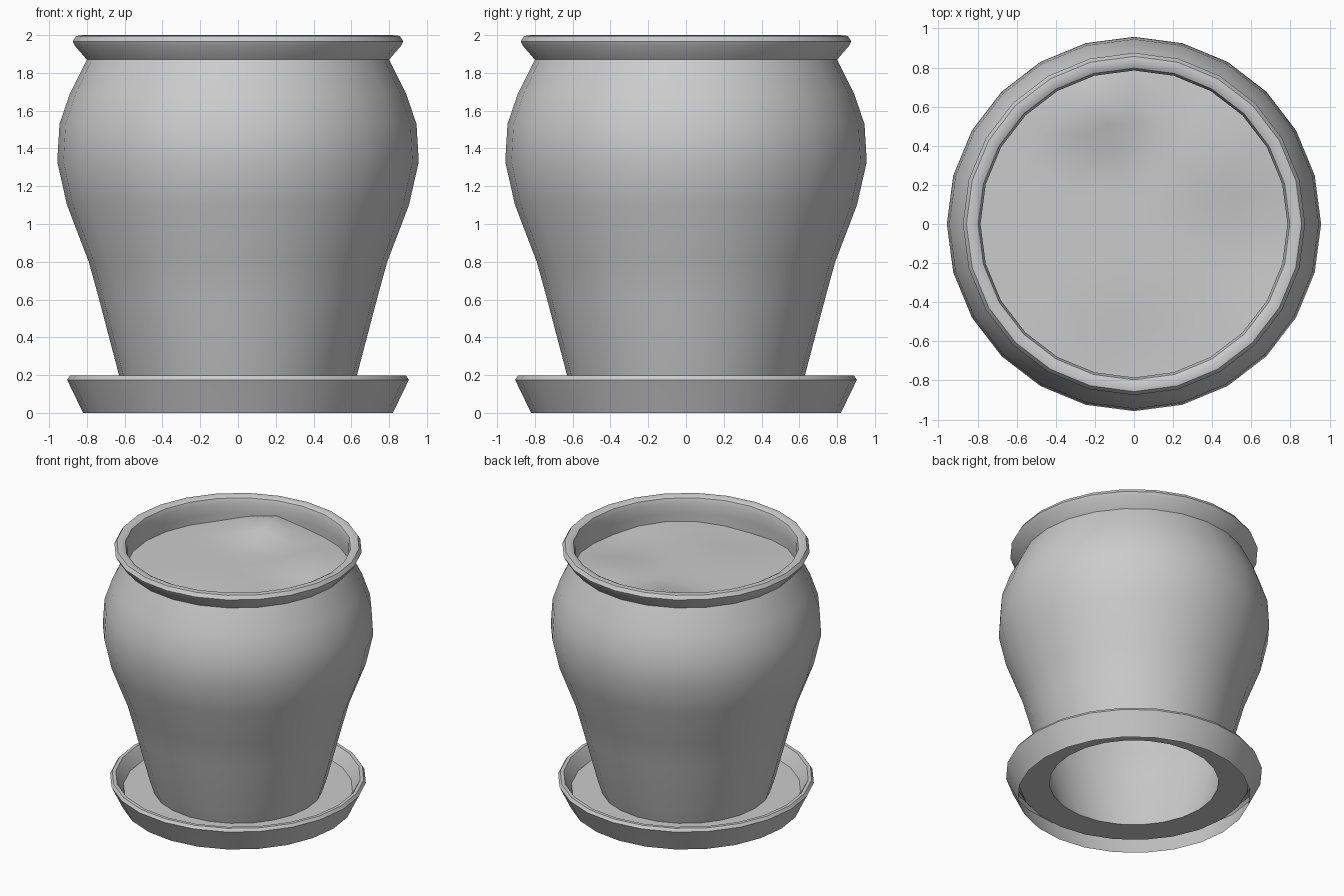
import bpy, bmesh, math

SIDES = 24

cube = bpy.data.objects.get("Cube")
if cube:
    bpy.data.objects.remove(cube, do_unlink=True)

grey = bpy.data.materials.new("plain grey")
grey.use_nodes = True
colour = (0.6, 0.6, 0.6, 1)
grey.diffuse_color = colour
grey.node_tree.nodes["Principled BSDF"].inputs["Base Color"].default_value = colour


def finish(name, bm, angle):
    mesh = bpy.data.meshes.new(name)
    bm.to_mesh(mesh)
    bm.free()
    mesh.materials.append(grey)
    obj = bpy.data.objects.new(name, mesh)
    bpy.context.collection.objects.link(obj)
    bpy.ops.object.select_all(action='DESELECT')
    obj.select_set(True)
    bpy.context.view_layer.objects.active = obj
    bpy.ops.object.shade_smooth_by_angle(angle=math.radians(angle))
    return obj


def lathe(name, profile, angle=40):
    """Turn (radius, height) points, listed bottom to top on the outside, around z."""
    bm = bmesh.new()
    rings = []
    for r, z in profile:
        turn = [2 * math.pi * i / SIDES for i in range(SIDES)]
        rings.append([bm.verts.new((r * math.cos(a), r * math.sin(a), z)) for a in turn])
    for low, high in zip(rings, rings[1:]):
        for i in range(SIDES):
            j = (i + 1) % SIDES
            bm.faces.new((low[i], low[j], high[j], high[i]))
    return finish(name, bm, angle)


# Saucer: open underneath, with a raised floor that has a hole below the pot
lathe("saucer", [(0.82, 0), (0.895, 0.155), (0.905, 0.175), (0.89, 0.197),
                 (0.865, 0.197), (0.85, 0.175), (0.81, 0.1), (0.597, 0.1)])

# Pot body
lathe("pot_body", [(0.597, 0.1), (0.63, 0.2), (0.735, 0.6), (0.79, 0.8), (0.905, 1.1),
                   (0.957, 1.33), (0.945, 1.53), (0.89, 1.69), (0.8, 1.87)])

# Rolled rim, running down inside the pot to below the soil
lathe("pot_rim", [(0.8, 1.87), (0.865, 1.945), (0.875, 1.967), (0.857, 1.995),
                  (0.825, 2.0), (0.797, 1.985), (0.785, 1.95), (0.79, 1.87), (0.79, 1.72)])

# Soil: a disc with soft mounds and hollows (x, y, height, width)
MOUNDS = [(-0.2, 0.62, 0.1, 0.2), (0.4, 0.4, 0.03, 0.25),
          (0.65, -0.1, -0.03, 0.25), (0, -0.75, -0.03, 0.3)]


def soil_height(x, y):
    return 1.81 + sum(h * math.exp(-((x - mx) ** 2 + (y - my) ** 2) / w ** 2)
                      for mx, my, h, w in MOUNDS)


bm = bmesh.new()
centre = bm.verts.new((0, 0, soil_height(0, 0)))
previous = None
for k in range(1, 7):
    ring = []
    for i in range(SIDES):
        a = 2 * math.pi * i / SIDES
        x, y = 0.789 * k / 6 * math.cos(a), 0.789 * k / 6 * math.sin(a)
        ring.append(bm.verts.new((x, y, soil_height(x, y))))
    for i in range(SIDES):
        j = (i + 1) % SIDES
        if previous:
            bm.faces.new((previous[i], ring[i], ring[j], previous[j]))
        else:
            bm.faces.new((centre, ring[i], ring[j]))
    previous = ring
finish("soil", bm, 60)
